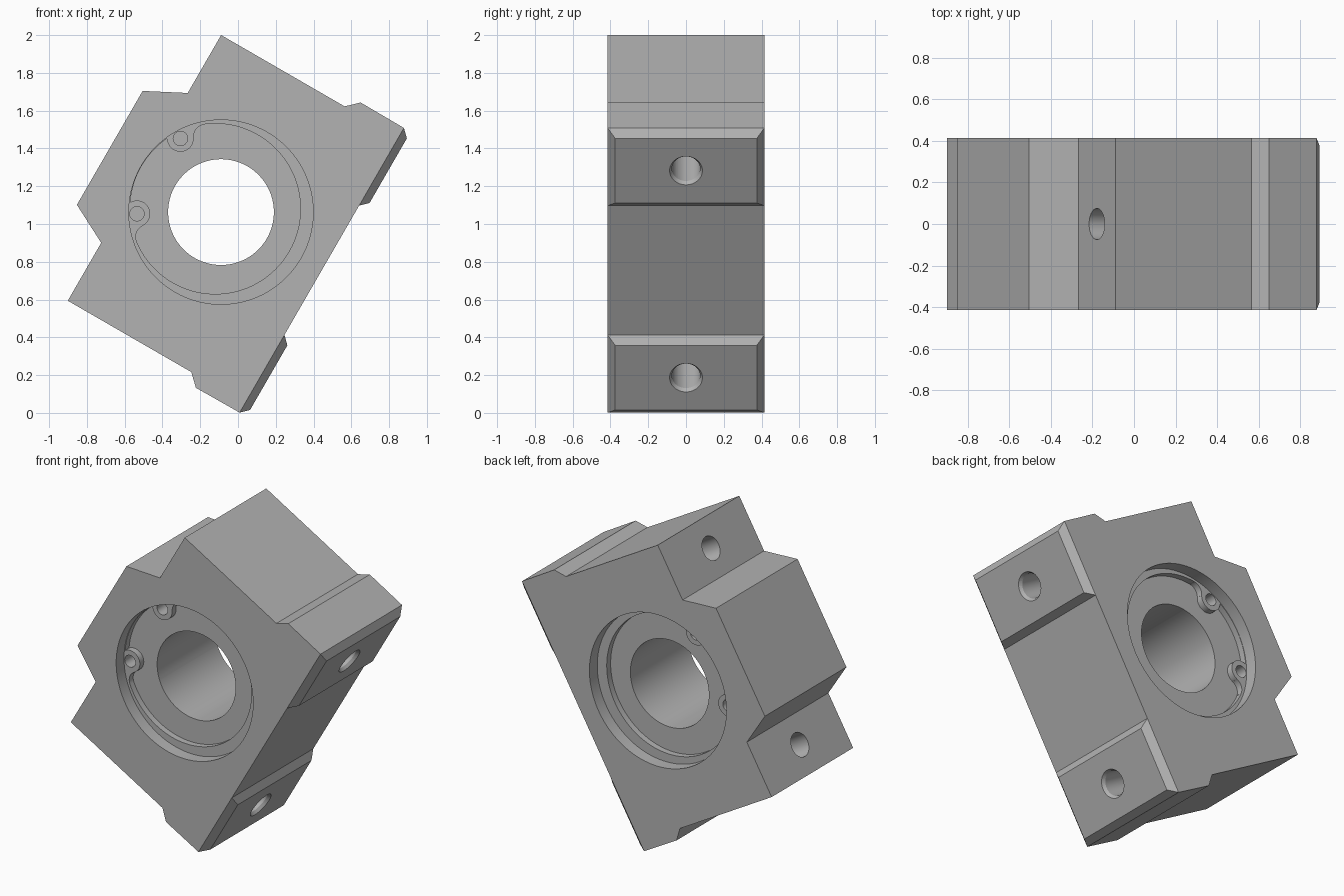
import bpy, bmesh, math
from mathutils import Matrix, Vector

if "Cube" in bpy.data.objects:
    bpy.data.objects.remove(bpy.data.objects["Cube"], do_unlink=True)

HALF = 0.415        # half thickness of the block
PAD_BASE, PAD_FACE = -0.616, -0.657
BOLT_X = 0.633

steel = bpy.data.materials.new("plain grey")
steel.use_nodes = True
GREY = (0.45, 0.45, 0.45, 1)
steel.diffuse_color = GREY
steel.node_tree.nodes["Principled BSDF"].inputs["Base Color"].default_value = GREY


def finish(name, bm):
    bmesh.ops.recalc_face_normals(bm, faces=bm.faces)
    mesh = bpy.data.meshes.new(name)
    bm.to_mesh(mesh)
    bm.free()
    mesh.materials.append(steel)
    obj = bpy.data.objects.new(name, mesh)
    bpy.context.collection.objects.link(obj)
    return obj


def prism(name, points, y0, y1):
    """Extrude an (x, z) outline along y."""
    bm = bmesh.new()
    face = bm.faces.new([bm.verts.new((x, y0, z)) for x, z in points])
    out = bmesh.ops.extrude_face_region(bm, geom=[face])["geom"]
    verts = [v for v in out if isinstance(v, bmesh.types.BMVert)]
    bmesh.ops.translate(bm, verts=verts, vec=(0, y1 - y0, 0))
    return finish(name, bm)


def disc(name, x, z, r, y0, y1, n=48):
    turn = [2 * math.pi * (i + 0.5) / n for i in range(n)]
    return prism(name, [(x + r * math.cos(t), z + r * math.sin(t)) for t in turn], y0, y1)


def cone(name, x, z, r_low, r_high, depth):
    bm = bmesh.new()
    bmesh.ops.create_cone(bm, cap_ends=True, segments=48, radius1=r_low, radius2=r_high,
                          depth=depth, matrix=Matrix.Translation((x, 0, z)))
    return finish(name, bm)


def combine(target, tool, operation):
    """Apply a boolean and drop the helper."""
    tool.hide_render = True
    mod = target.modifiers.new("shape", "BOOLEAN")
    mod.operation, mod.solver, mod.object = operation, "EXACT", tool
    bpy.context.view_layer.update()
    graph = bpy.context.evaluated_depsgraph_get()
    mesh = bpy.data.meshes.new_from_object(target.evaluated_get(graph))
    target.modifiers.clear()
    target.data = mesh
    bpy.data.objects.remove(tool, do_unlink=True)


def mirrored(points, s):
    return [(s * x, z) for x, z in points]


# Block outline: one half, mirrored across the middle
half = [(0.87, PAD_BASE), (0.872, -0.35), (0.812, -0.287),
        (0.812, 0.468), (0.458, 0.468), (0.348, 0.68)]
block = prism("bearing_block", half + mirrored(half[::-1], -1), -HALF, HALF)

# Bevelled mounting pads
for s in (-1, 1):
    bm = bmesh.new()
    bmesh.ops.create_cube(bm, size=1)
    for v in bm.verts:
        outer = v.co.z < 0
        inset = 0.04 if outer else 0
        end = 0.87 - inset if v.co.x > 0 else 0.395 + inset
        side = math.copysign(HALF - inset, v.co.y)
        v.co = Vector((s * end, side, PAD_FACE if outer else PAD_BASE))
    combine(block, finish("mounting_pad", bm), "UNION")

# Bolt holes with countersinks
for s in (-1, 1):
    combine(block, cone("bolt_hole", s * BOLT_X, 0, 0.075, 0.075, 2), "DIFFERENCE")
    combine(block, cone("countersink", s * BOLT_X, PAD_FACE, 0.111, 0.063, 0.08), "DIFFERENCE")

# Central bore
combine(block, disc("bore", 0, 0, 0.28, -1, 1, 96), "DIFFERENCE")

# Stepped recess with two screw bosses on the front and the back
web = [(0.23, 0.381), (0.306, 0.269), (0.436, 0.369), (0.33, 0.54)]
for face in (-1, 1):
    top = face * 0.5
    step, floor = face * (HALF - 0.08), face * (HALF - 0.12)
    combine(block, disc("recess", 0, 0, 0.488, top, step, 128), "DIFFERENCE")
    pocket = disc("pocket", 0, 0.035, 0.451, top, floor, 128)
    for s in (-1, 1):
        combine(pocket, prism("web", mirrored(web, s), -1, 1), "DIFFERENCE")
        combine(pocket, disc("boss", s * 0.23, 0.381, 0.07, -1, 1), "DIFFERENCE")
        combine(pocket, disc("fillet", s * 0.306, 0.269, 0.065, top, floor), "UNION")
    combine(block, pocket, "DIFFERENCE")
    for s in (-1, 1):
        hole = disc("screw_hole", s * 0.23, 0.381, 0.038, top, face * (HALF - 0.2), 32)
        combine(block, hole, "DIFFERENCE")

# Tilt into place and smooth the round walls
block.rotation_euler = (0, -math.pi / 3, 0)
block.location = (-0.09, 0, 1.063)
bpy.ops.object.select_all(action="DESELECT")
block.select_set(True)
bpy.context.view_layer.objects.active = block
bpy.ops.object.shade_smooth_by_angle(angle=math.radians(25))
